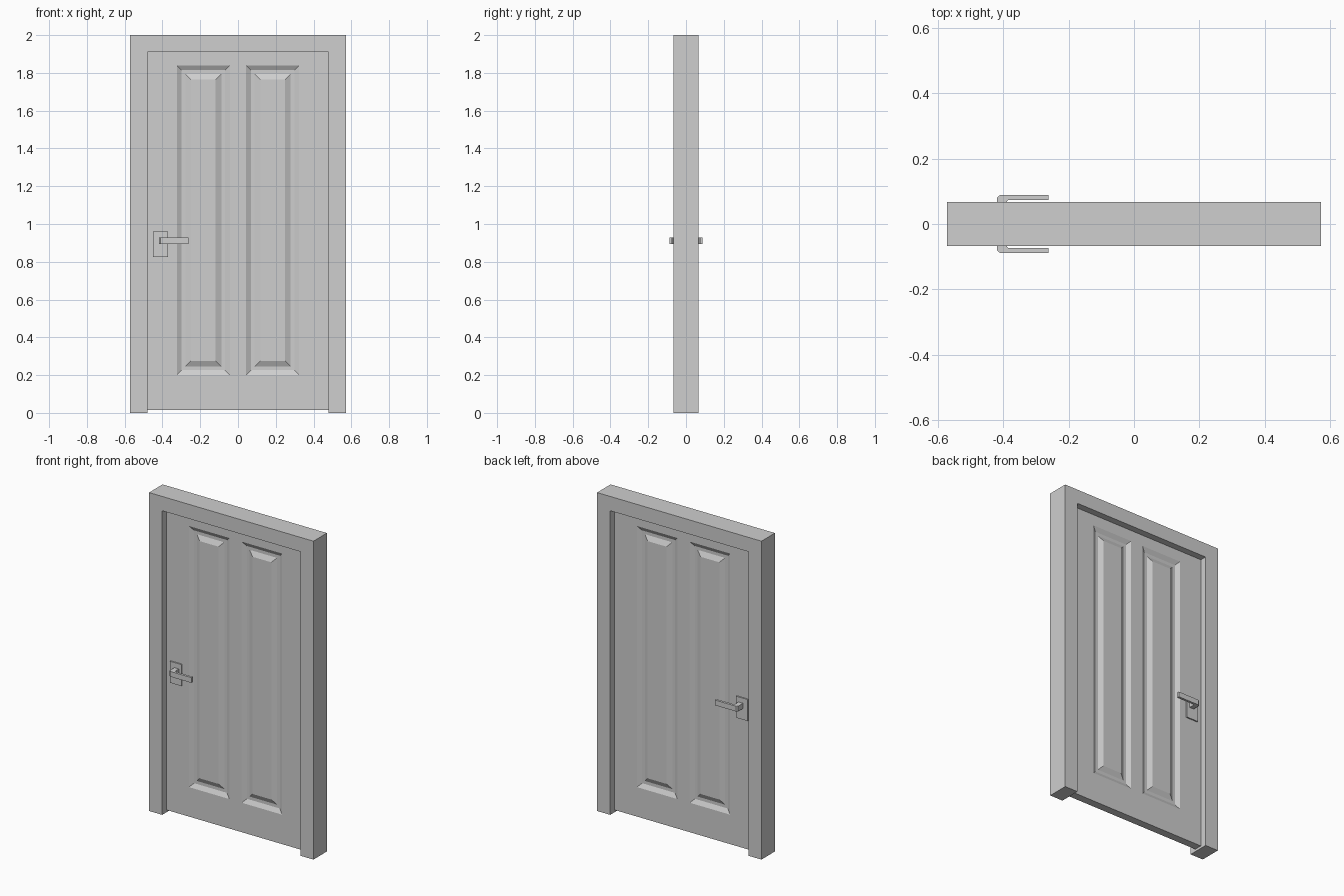
import bpy, bmesh

if "Cube" in bpy.data.objects:
    bpy.data.objects.remove(bpy.data.objects["Cube"])

mat = bpy.data.materials.new("light_grey")
mat.diffuse_color = (0.62, 0.62, 0.62, 1)
mat.use_nodes = True
mat.node_tree.nodes["Principled BSDF"].inputs["Base Color"].default_value = mat.diffuse_color


def finish(name, bm):
    bmesh.ops.recalc_face_normals(bm, faces=bm.faces[:])
    me = bpy.data.meshes.new(name)
    bm.to_mesh(me)
    bm.free()
    me.materials.append(mat)
    ob = bpy.data.objects.new(name, me)
    bpy.context.collection.objects.link(ob)
    return ob


def prism(name, pts, lo, hi, place):
    """Close an outline between two levels; place maps (u, v, level) to xyz."""
    bm = bmesh.new()
    a = [bm.verts.new(place(u, v, lo)) for u, v in pts]
    b = [bm.verts.new(place(u, v, hi)) for u, v in pts]
    bm.faces.new(a)
    bm.faces.new(b[::-1])
    n = len(pts)
    for i in range(n):
        j = (i + 1) % n
        bm.faces.new((a[i], a[j], b[j], b[i]))
    return finish(name, bm)


# Frame: two jambs and a head in one U-shaped outline
W, I, H, HEAD, D = 0.571, 0.48, 2.0, 1.91, 0.067
prism("door_frame",
      [(-W, 0), (-I, 0), (-I, HEAD), (I, HEAD), (I, 0), (W, 0), (W, H), (-W, H)],
      -D, D, lambda u, v, w: (u, w, v))

# Door leaf: gridded slab whose two tall cells become raised panels, both sides
T = 0.025
xs = [-I, -0.324, -0.043, 0.043, 0.324, I]
zs = [0.015, 0.2, 1.84, HEAD]
nx, nz = len(xs), len(zs)
bm = bmesh.new()
panels = []
sides = []
for y in (-T, T):
    g = [[bm.verts.new((x, y, z)) for z in zs] for x in xs]
    sides.append(g)
    for i in range(nx - 1):
        for k in range(nz - 1):
            f = bm.faces.new((g[i][k], g[i + 1][k], g[i + 1][k + 1], g[i][k + 1]))
            if i in (1, 3) and k == 1:
                panels.append(f)
rim = ([(i, 0) for i in range(nx)] + [(nx - 1, k) for k in range(1, nz)]
       + [(i, nz - 1) for i in range(nx - 2, -1, -1)]
       + [(0, k) for k in range(nz - 2, 0, -1)])
f, b = sides
for (i, k), (m, n) in zip(rim, rim[1:] + rim[:1]):
    bm.faces.new((f[i][k], f[m][n], b[m][n], b[i][k]))
bmesh.ops.recalc_face_normals(bm, faces=bm.faces[:])
# sloped sink, flat groove, raised field
for width, depth in ((0.026, -0.015), (0.019, 0.0), (0.03, 0.015)):
    bmesh.ops.inset_individual(bm, faces=panels, thickness=width, depth=depth,
                               use_even_offset=True)
finish("door_leaf", bm)

# Handles on both faces: backing plate and cranked lever
for side, s in (("front", -1), ("back", 1)):
    prism(side + "_handle_plate",
          [(-0.45, 0.825), (-0.37, 0.825), (-0.37, 0.96), (-0.45, 0.96)],
          s * (T - 0.003), s * 0.033, lambda u, v, w: (u, w, v))
    prism(side + "_handle_lever",
          [(-0.419, 0.031), (-0.419, 0.08), (-0.41, 0.088), (-0.262, 0.088),
           (-0.262, 0.073), (-0.384, 0.073), (-0.388, 0.069), (-0.388, 0.031)],
          0.895, 0.928, lambda u, v, w, s=s: (u, s * v, w))
